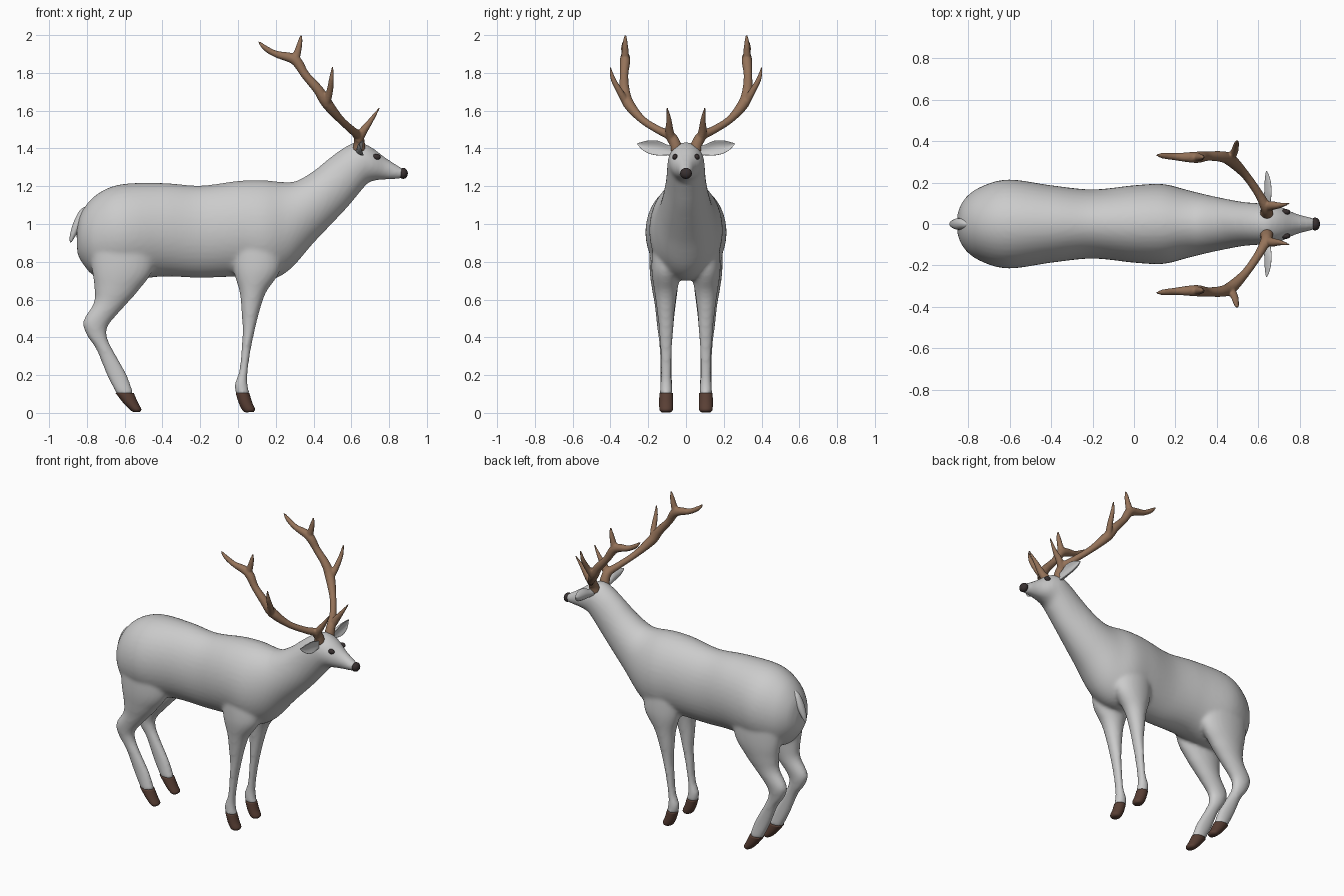
import bpy, bmesh
from math import sin, cos, pi
from mathutils import Vector


def catmull(rows, steps=5):
    """Smoothly interpolate a list of equal-length tuples."""
    out = []
    for i in range(len(rows) - 1):
        a, b, c, d = (rows[max(0, min(len(rows) - 1, j))] for j in (i - 1, i, i + 1, i + 2))
        for k in range(steps):
            t = k / steps
            out.append([0.5 * (2 * q + (r - p) * t + (2 * p - 5 * q + 4 * r - s) * t * t
                               + (3 * q - p - 3 * r + s) * t ** 3)
                        for p, q, r, s in zip(a, b, c, d)])
    return out + [list(rows[-1])]


def loft(bm, rings):
    loops = [[bm.verts.new(p) for p in r] for r in rings]
    n = len(loops[0])
    for a, b in zip(loops, loops[1:]):
        for i in range(n):
            j = (i + 1) % n
            bm.faces.new((a[i], a[j], b[j], b[i]))
    bm.faces.new(loops[0][::-1])
    bm.faces.new(loops[-1])


def limb(bm, rows, side=1, n=28):
    """Rows: first edge x, z, second edge x, z, centre y, half width."""
    rings = []
    for ax, az, bx, bz, y, w in catmull(rows):
        c = Vector(((ax + bx) / 2, y * side, (az + bz) / 2))
        v = Vector(((ax - bx) / 2, 0, (az - bz) / 2))
        rings.append([c + v * cos(2 * pi * i / n) + Vector((0, w * sin(2 * pi * i / n), 0))
                      for i in range(n)])
    loft(bm, rings)


def tube(bm, rows, n=12):
    """Rows: x, y, z, radius along a path."""
    pts = catmull(rows)
    rings = []
    for k, p in enumerate(pts):
        t = Vector(pts[min(k + 1, len(pts) - 1)][:3]) - Vector(pts[max(k - 1, 0)][:3])
        u = t.cross(Vector((0.3, 1, 0))).normalized()
        v = t.cross(u).normalized()
        rings.append([Vector(p[:3]) + (u * cos(2 * pi * i / n) + v * sin(2 * pi * i / n)) * p[3]
                      for i in range(n)])
    loft(bm, rings)


def finish(bm, name, color=None, mirror=False, voxel=0, smooth=4):
    bmesh.ops.recalc_face_normals(bm, faces=bm.faces)
    for f in bm.faces:
        f.smooth = True
    me = bpy.data.meshes.new(name)
    bm.to_mesh(me)
    bm.free()
    ob = bpy.data.objects.new(name, me)
    bpy.context.collection.objects.link(ob)
    if voxel:
        m = ob.modifiers.new("fuse", 'REMESH')
        m.mode, m.voxel_size, m.use_smooth_shade = 'VOXEL', voxel, True
        m = ob.modifiers.new("soften", 'SMOOTH')
        m.factor, m.iterations = 0.5, smooth
    if mirror:
        m = ob.modifiers.new("mirror", 'MIRROR')
        m.use_axis = (False, True, False)
        m.use_mirror_merge = False
    if color:
        mat = bpy.data.materials.get(name) or bpy.data.materials.new(name)
        mat.diffuse_color = (*color, 1)
        me.materials.append(mat)
    return ob


# Torso, neck and head: top x, z, bottom x, z, y, half width
torso = [(-.855, .96, -.85, .84, 0, .05), (-.83, 1.06, -.815, .78, 0, .115),
         (-.75, 1.155, -.75, .72, 0, .175), (-.62, 1.21, -.60, .70, 0, .215),
         (-.40, 1.217, -.40, .722, 0, .187), (-.20, 1.203, -.20, .715, 0, .167),
         (0, 1.228, 0, .72, 0, .187), (.13, 1.232, .15, .70, 0, .193),
         (.24, 1.222, .27, .755, 0, .165), (.31, 1.228, .40, .90, 0, .14),
         (.40, 1.28, .50, 1.005, 0, .12), (.48, 1.345, .58, 1.09, 0, .106),
         (.56, 1.403, .655, 1.18, 0, .10), (.63, 1.433, .69, 1.218, 0, .095),
         (.70, 1.41, .735, 1.232, 0, .08), (.78, 1.352, .785, 1.235, 0, .05),
         (.85, 1.307, .84, 1.238, 0, .034), (.88, 1.29, .87, 1.243, 0, .028)]
# Legs: back x, z, front x, z, y, half width
front_leg = [(-.04, .92, .22, .92, .10, .075), (-.025, .76, .225, .76, .105, .078),
             (.008, .64, .15, .64, .107, .06), (.018, .54, .115, .54, .107, .047),
             (.024, .44, .09, .44, .105, .038), (.018, .33, .067, .33, .105, .032),
             (.006, .22, .052, .22, .105, .028), (-.018, .15, .05, .16, .105, .032),
             (-.01, .095, .063, .095, .105, .034)]
hind_leg = [(-.79, .95, -.42, .95, .11, .08), (-.775, .77, -.45, .76, .115, .078),
            (-.76, .66, -.525, .65, .112, .068), (-.765, .58, -.595, .57, .11, .056),
            (-.82, .485, -.685, .465, .11, .045), (-.80, .41, -.692, .40, .108, .038),
            (-.75, .335, -.655, .32, .107, .032), (-.695, .2, -.59, .205, .105, .03),
            (-.64, .095, -.55, .095, .105, .034)]
tail = [(-.79, 1.10, -.79, 1.03, 0, .02), (-.835, 1.075, -.81, 1.0, 0, .027),
        (-.87, 1.01, -.83, .985, 0, .028), (-.89, .94, -.852, .95, 0, .02),
        (-.89, .90, -.88, .905, 0, .006)]
bm = bmesh.new()
limb(bm, torso, n=40)
for s in (1, -1):
    limb(bm, front_leg, s)
    limb(bm, hind_leg, s)
finish(bm, "body", voxel=.0115, smooth=7)

bm = bmesh.new()
limb(bm, tail, n=16)
finish(bm, "tail")

# Hooves
front_hoof = [(-.012, .105, .06, .105, .105, .036), (.005, .05, .075, .055, .105, .037),
              (.025, .012, .09, .02, .105, .035), (.04, .003, .082, .004, .105, .025)]
hind_hoof = [(-.648, .105, -.552, .105, .105, .036), (-.605, .05, -.53, .055, .105, .037),
             (-.57, .015, -.512, .02, .105, .035), (-.555, .005, -.52, .006, .105, .025)]
for name, rows in (("front_hooves", front_hoof), ("hind_hooves", hind_hoof)):
    bm = bmesh.new()
    limb(bm, rows)
    finish(bm, name, (.10, .05, .035), mirror=True)

# Antlers: main beam and tines
bm = bmesh.new()
tube(bm, [(.64, .05, 1.39, .034), (.642, .06, 1.43, .03), (.635, .085, 1.468, .026),
          (.60, .15, 1.50, .021), (.54, .235, 1.555, .021), (.47, .306, 1.64, .03),
          (.425, .325, 1.71, .027), (.356, .328, 1.79, .023), (.30, .322, 1.87, .028),
          (.20, .325, 1.90, .018), (.14, .33, 1.935, .014), (.108, .333, 1.968, .004)])
tube(bm, [(.30, .322, 1.86, .024), (.318, .322, 1.92, .018), (.33, .322, 1.97, .012),
          (.335, .32, 2.003, .004)])
tube(bm, [(.465, .31, 1.63, .022), (.485, .35, 1.70, .018), (.495, .387, 1.77, .013),
          (.50, .402, 1.835, .004)])
tube(bm, [(.635, .075, 1.44, .024), (.665, .088, 1.495, .022), (.705, .09, 1.55, .014),
          (.75, .10, 1.617, .004)])
finish(bm, "antlers", (.30, .17, .10), mirror=True, voxel=.006, smooth=3)

# Ears: cupped leaves pointing sideways (y, z, half height, half thickness)
bm = bmesh.new()
rings = []
for y, z, h, t in catmull([(.06, 1.385, .022, .016), (.10, 1.392, .028, .014),
                           (.15, 1.402, .039, .011), (.20, 1.408, .034, .009),
                           (.235, 1.415, .019, .006), (.257, 1.424, .003, .002)]):
    rings.append([Vector((.64 + t * cos(a) + .6 * h * sin(a) ** 2, y, z + h * sin(a)))
                  for a in (2 * pi * i / 24 for i in range(24))])
loft(bm, rings)
finish(bm, "ears", mirror=True)

# Eyes and nose
for name, loc, size, mirror in (("eyes", (.733, .058, 1.355), (.022, .014, .016), True),
                                ("nose", (.875, 0, 1.268), (.024, .031, .029), False)):
    bm = bmesh.new()
    bmesh.ops.create_uvsphere(bm, u_segments=24, v_segments=14, radius=1)
    for v in bm.verts:
        v.co = Vector([c + k * s for c, k, s in zip(loc, v.co, size)])
    finish(bm, name, (.04, .03, .03), mirror=mirror)
